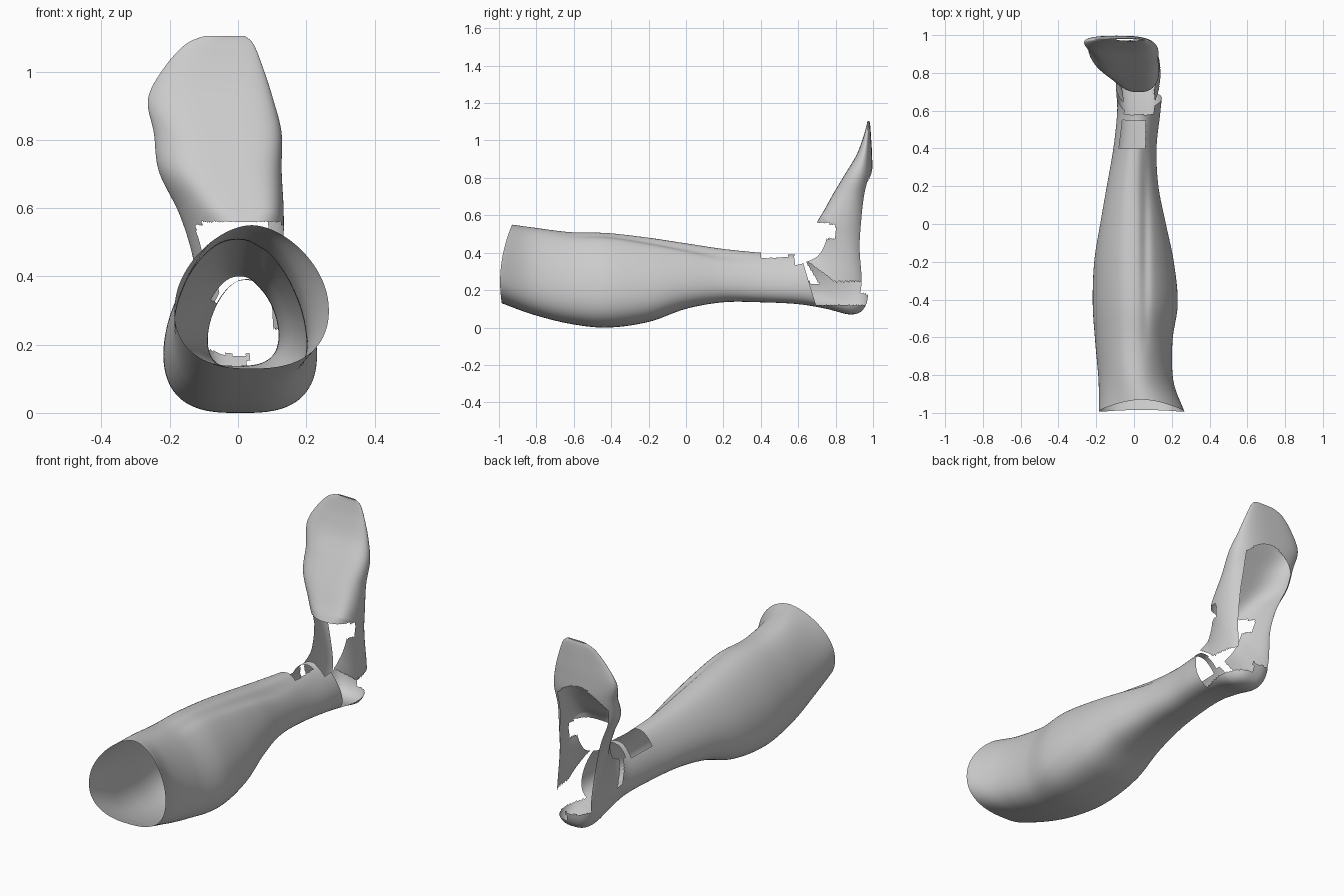
import bpy, bmesh, math
from mathutils import Vector

if "Cube" in bpy.data.objects:
    bpy.data.objects.remove(bpy.data.objects["Cube"], do_unlink=True)

SIDES = 112
STEPS = 16

skin = bpy.data.materials.new("plain grey")
skin.use_nodes = True
grey = (0.6, 0.6, 0.6, 1)
skin.diffuse_color = grey
skin.node_tree.nodes["Principled BSDF"].inputs["Base Color"].default_value = grey

# Cross-sections: upper edge (y, z), lower edge (y, z), x range
LEG = [
    (-.93, .55, -.985, .13, -.19, .27),
    (-.82, .535, -.82, .07, -.19, .21),
    (-.62, .51, -.62, .02, -.207, .205),
    (-.42, .505, -.42, 0, -.22, .233),
    (-.2, .48, -.2, .03, -.212, .212),
    (0, .45, 0, .1, -.18, .17),
    (.2, .42, .2, .135, -.145, .13),
    (.4, .4, .4, .135, -.11, .12),
    (.57, .39, .6, .125, -.09, .14),
]
HEEL = [
    (.62, .42, .75, .1, -.095, .15),
    (.65, .46, .88, .07, -.1, .145),
    (.67, .5, .95, .1, -.105, .14),
    (.69, .54, .975, .2, -.11, .135),
    (.71, .58, .96, .4, -.13, .135),
]
FOOT = [
    (.74, .63, .965, .56, -.17, .135),
    (.79, .72, .975, .7, -.23, .13),
    (.85, .82, .995, .82, -.245, .13),
    (.91, .92, .995, .92, -.262, .105),
    (.945, 1.01, .99, 1.01, -.215, .075),
    (.965, 1.08, .985, 1.08, -.15, .045),
    (.97, 1.105, .98, 1.105, -.09, .015),
]


def spline(a, b, c, d, t):
    """Catmull-Rom blend of four values."""
    return b + t / 2 * (c - a + t * (2*a - 5*b + 4*c - d + t * (3*(b - c) + d - a)))


def sample(keys):
    """Fill in smooth sections between the key ones."""
    out = []
    last = len(keys) - 1
    for i in range(last):
        four = [keys[max(0, min(last, i + k))] for k in (-1, 0, 1, 2)]
        for s in range(STEPS):
            out.append([spline(*v, s / STEPS) for v in zip(*four)])
    out.append(list(keys[-1]))
    return out


def ring(section, pos):
    """One closed loop; pos runs 0 to 1 from knee to toes."""
    y_up, z_up, y_low, z_low, x0, x1 = section
    upper, lower = Vector((0, y_up, z_up)), Vector((0, y_low, z_low))
    on_foot = max(0, min(1, (pos - .5) * 6))
    knee = max(0, 1 - pos * 15)
    skew = .27 - .1 * knee - .2 * on_foot
    # Narrow rounded shin, boxy calf, flat broad instep
    upper_power = .85 + .25 * knee - .4 * on_foot
    lower_power = .68 + .12 * knee
    points = []
    for j in range(SIDES):
        angle = math.tau * j / SIDES
        t, s = math.cos(angle), math.sin(angle)
        p = lower.lerp(upper, (t + 1) / 2)
        power = upper_power if t > 0 else lower_power
        wide = math.copysign(abs(s) ** power, s) * (1 - skew * t) / (1 + skew * .2)
        p.x = (x0 + x1) / 2 + (x1 - x0) / 2 * wide + .02 * on_foot * t
        p.y -= .03 * knee * s * s
        # Groove beside the shin bone
        if t > 0 and -.7 < p.y < .5:
            fade = math.sin(math.pi * (p.y + .7) / 1.2)
            p.z -= .015 * fade * math.exp(-((p.x - .06) / .025) ** 2)
        points.append(p)
    return points


def is_open(p, t):
    """Gaps in the shell, by place; t is 1 on the upper edge, -1 below."""
    sole = t < -.75 and p.y > .9 and .17 + 2 * p.x ** 2 < p.z < .87 - 4 * (p.x + .06) ** 2
    instep = p.y > .58 and p.z < .56 and t > .6
    collar = .6 < p.y < .8 and .475 < p.z < .55
    slit = p.x < 0 and abs(p.y - .65 + (p.z - .3) * .6) < .022 and .23 < p.z < .38
    # Opening above the heel on the inner side, under the ankle panel
    panel_edge = max(.245, .36 - .75 * (p.y - .64))
    heel_side = p.x > .03 and p.y > .73 - .3 * p.z and .12 < p.z < panel_edge
    shin_window = .4 < p.y < .55 and -.1 < p.x < .06 and t > .5
    return sole or instep or collar or slit or heel_side or shin_window


def shell(name, rings):
    bm = bmesh.new()
    loops = [[bm.verts.new(p) for p in r] for r in rings]
    for a, b in zip(loops, loops[1:]):
        for j in range(SIDES):
            k = (j + 1) % SIDES
            quad = (a[j], a[k], b[k], b[j])
            centre = sum((v.co for v in quad), Vector()) / 4
            if not is_open(centre, math.cos(math.tau * (j + .5) / SIDES)):
                bm.faces.new(quad).smooth = True
    bmesh.ops.delete(bm, geom=[v for v in bm.verts if not v.link_faces], context='VERTS')
    bm.normal_update()
    # Turn the surface outward, judged on the topmost strip
    top = max(bm.faces, key=lambda f: f.calc_center_median().z - f.calc_center_median().y)
    if top.normal.z - top.normal.y < 0:
        bmesh.ops.reverse_faces(bm, faces=bm.faces[:])
    mesh = bpy.data.meshes.new(name)
    bm.to_mesh(mesh)
    bm.free()
    mesh.materials.append(skin)
    obj = bpy.data.objects.new(name, mesh)
    bpy.context.collection.objects.link(obj)


sections = sample(LEG + HEEL + FOOT)
rings = [ring(s, i / (len(sections) - 1)) for i, s in enumerate(sections)]

# Three parts that meet along shared loops
ankle = (len(LEG) - 1) * STEPS
instep_row = ankle + len(HEEL) * STEPS
shell("lower_leg", rings[:ankle + 1])
shell("ankle_and_heel", rings[ankle:instep_row + 1])
shell("foot", rings[instep_row:])
